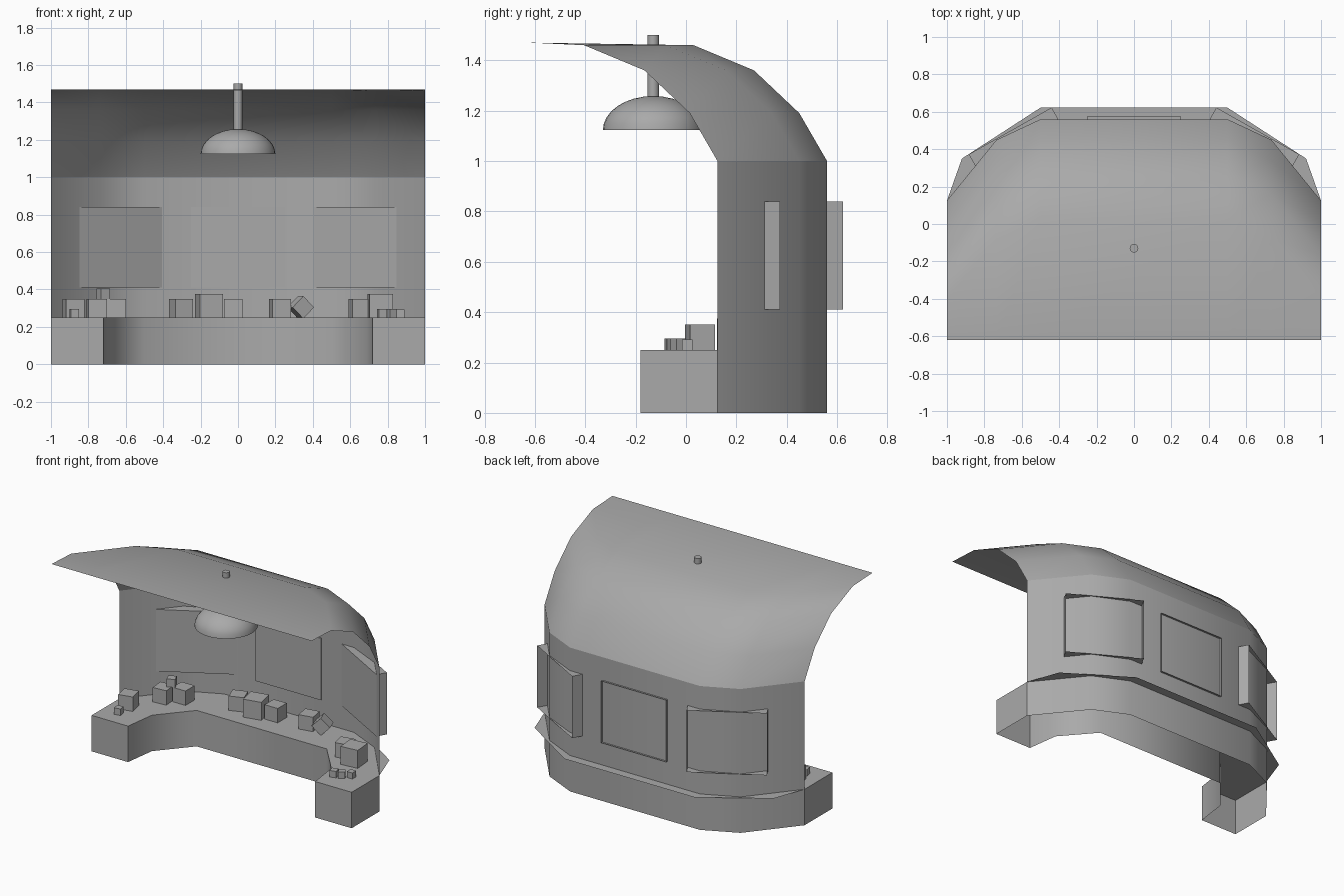
import bpy, bmesh, math
from mathutils import Matrix, Vector

if "Cube" in bpy.data.objects:
    bpy.data.objects.remove(bpy.data.objects["Cube"])

grey = bpy.data.materials.new("plain grey")
grey.use_nodes = True
GREY = (0.4, 0.4, 0.4, 1)
grey.diffuse_color = GREY
grey.node_tree.nodes["Principled BSDF"].inputs["Base Color"].default_value = GREY


def finish(name, bm, smooth=None):
    """Turn a bmesh into a named object, smooth below the given angle."""
    mesh = bpy.data.meshes.new(name)
    bm.to_mesh(mesh)
    bm.free()
    mesh.materials.append(grey)
    obj = bpy.data.objects.new(name, mesh)
    bpy.context.collection.objects.link(obj)
    if smooth:
        bpy.ops.object.select_all(action='DESELECT')
        obj.select_set(True)
        bpy.context.view_layer.objects.active = obj
        bpy.ops.object.shade_smooth_by_angle(angle=math.radians(smooth))
    return obj


def mirrored(half):
    """Complete a plan path from its left half."""
    return half + [(-x, y) for x, y in reversed(half)]


def sheet(name, rows, smooth=None):
    """Skin a grid of points, row after row."""
    bm = bmesh.new()
    grid = [[bm.verts.new(p) for p in row] for row in rows]
    for low, high in zip(grid, grid[1:]):
        for i in range(len(low) - 1):
            bm.faces.new((low[i + 1], low[i], high[i], high[i + 1]))
    return finish(name, bm, smooth)


def lift(path, z, dy=0):
    return [(x, y + dy, z) for x, y in path]


# Curved back wall, a single sheet
wall = mirrored([(-1, .125), (-.735, .45), (-.5, .56)])
sheet("back_wall", [lift(wall, 0), lift(wall, 1)], 60)

# Canopy sweeping forward to a straight lip
steps = [(0, 1), (-.11, 1.19), (-.29, 1.36), (-.53, 1.46)]
rows = [lift(wall, z, dy) for dy, z in steps]
rows.append([(x, -.62, 1.47) for x, y in wall])
sheet("canopy", rows, 60)

# Bench: front skirt open below, with a thin top running behind the wall
front = mirrored([(-1, .125), (-1, -.18), (-.72, -.18), (-.69, .04), (-.5, .26)])
sheet("bench_skirt", [lift(front, .25), lift(front, 0)], 52)
bm = bmesh.new()
back = mirrored([(-.92, .35), (-.5, .622)])
outline = front + back[::-1]
bm.faces.new([bm.verts.new((x, y, .25)) for x, y in outline])
bmesh.ops.triangulate(bm, faces=bm.faces[:])
finish("bench_top", bm)


# Window trays: inner pane and four sides, open towards the back
def tray(name, a, b, depth):
    a, b = Vector((*a, 0)), Vector((*b, 0))
    along = (b - a).normalized()
    out = Vector((-along.y, along.x, 0)) * depth
    bm = bmesh.new()
    corners = [(a, .41), (b, .41), (b, .84), (a, .84)]
    inner = [bm.verts.new(p + Vector((0, 0, z))) for p, z in corners]
    outer = [bm.verts.new(p + out + Vector((0, 0, z))) for p, z in corners]
    bm.faces.new(inner)
    for i in range(4):
        j = (i + 1) % 4
        bm.faces.new((inner[j], inner[i], outer[i], outer[j]))
    finish(name, bm)


tray("right_window", (-.848, .31), (-.405, .56), .072)
tray("centre_window", (-.25, .552), (.25, .552), .022)
tray("left_window", (.405, .56), (.848, .31), .072)

# Hanging lamp: half dome on a rod
LAMP_Y = -.13
bm = bmesh.new()
bmesh.ops.create_uvsphere(bm, u_segments=32, v_segments=16, radius=1)
bmesh.ops.bisect_plane(bm, geom=bm.verts[:] + bm.edges[:] + bm.faces[:],
                       plane_co=(0, 0, 0), plane_no=(0, 0, -1), clear_outer=True)
bmesh.ops.holes_fill(bm, edges=[e for e in bm.edges if e.is_boundary])
bmesh.ops.transform(bm, verts=bm.verts[:], matrix=Matrix.Translation((0, LAMP_Y, 1.123))
                    @ Matrix.Diagonal((.2, .2, .135, 1)))
finish("lamp_shade", bm, 40)
bm = bmesh.new()
bmesh.ops.create_cone(bm, cap_ends=True, segments=16, radius1=.023, radius2=.023,
                      depth=.26, matrix=Matrix.Translation((0, LAMP_Y, 1.37)))
finish("lamp_rod", bm, 40)

# Blocks on the bench: x, y, base height, size, turn, tilt
blocks = [
    (-.88, .055, .25, .1, 12, 0), (-.875, -.06, .25, .045, 10, 0),
    (-.755, .26, .25, .1, 5, 0), (-.65, .33, .25, .1, 0, 0),
    (-.72, .30, .35, .055, 25, 0),
    (-.305, .44, .25, .1, 20, 0), (-.155, .42, .25, .125, 12, 0),
    (-.025, .45, .25, .1, 0, 0), (.225, .46, .25, .1, 10, 0),
    (.335, .45, .245, .085, 20, 45), (.65, .25, .25, .1, 12, 0),
    (.76, .19, .25, .125, 5, 0), (.77, -.045, .25, .045, 15, 0),
    (.82, -.03, .25, .045, 30, 0), (.87, .005, .25, .042, 0, 0),
]
for n, (x, y, z, size, turn, tilt) in enumerate(blocks, 1):
    rise = size * (.7 if tilt else .5)
    bm = bmesh.new()
    bmesh.ops.create_cube(bm, size=size, matrix=Matrix.Translation((x, y, z + rise))
                          @ Matrix.Rotation(math.radians(turn), 4, 'Z')
                          @ Matrix.Rotation(math.radians(tilt), 4, 'Y'))
    finish(f"block_{n}", bm)
